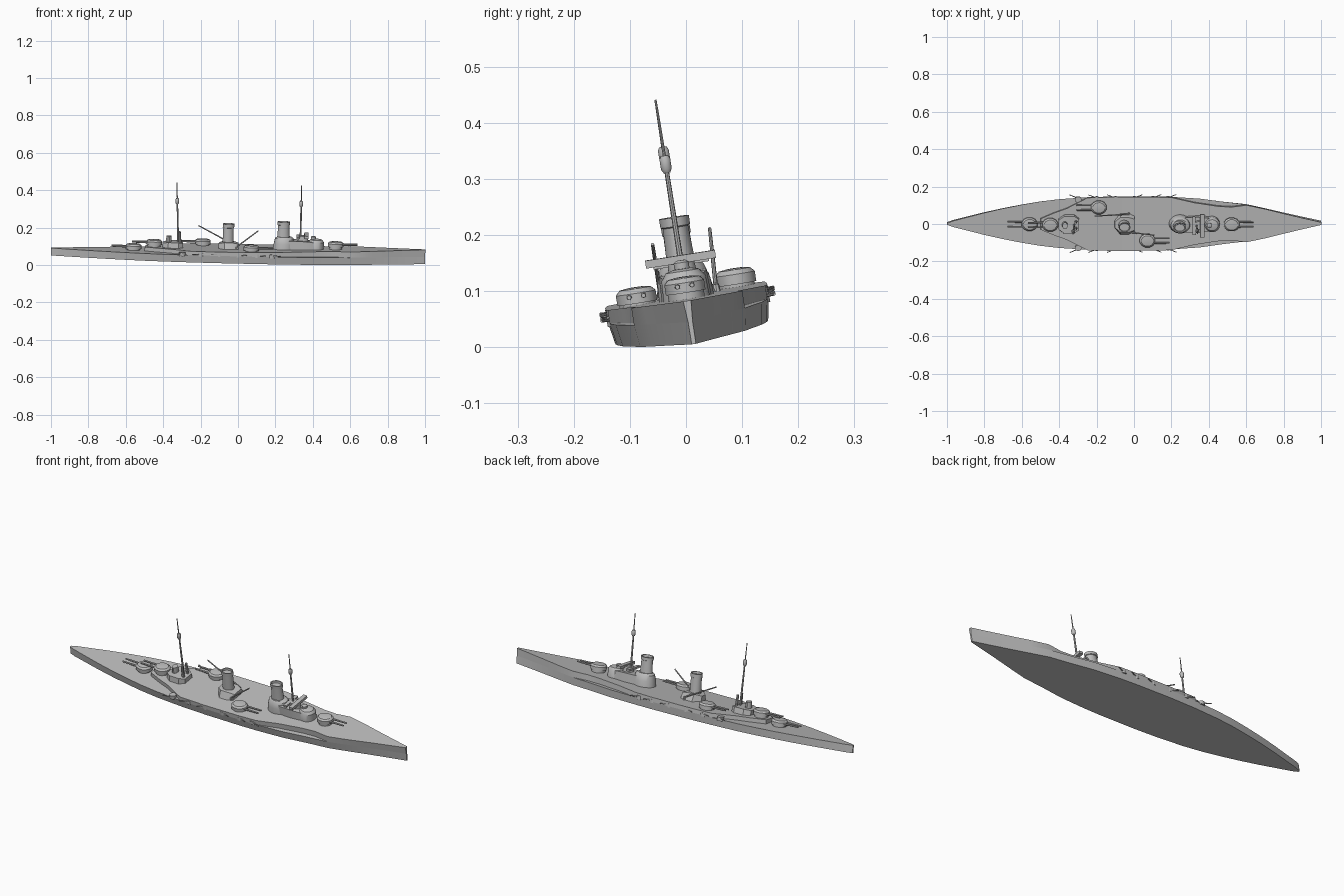
import bpy, bmesh
from math import cos, sin, pi, radians
from mathutils import Matrix, Vector

if "Cube" in bpy.data.objects:
    bpy.data.objects.remove(bpy.data.objects["Cube"])

# The ship heels to one side and dips slightly at the bow
FRAME = (Matrix.Translation((0, 0.01, 0.029)) @ Matrix.Rotation(0.004, 4, 'Z')
         @ Matrix.Rotation(0.0235, 4, 'Y') @ Matrix.Rotation(0.155, 4, 'X'))

grey = bpy.data.materials.new("naval_grey")
grey.use_nodes = True
grey.diffuse_color = (0.5, 0.5, 0.5, 1)
grey.node_tree.nodes["Principled BSDF"].inputs["Base Color"].default_value = (0.5, 0.5, 0.5, 1)


def finish(name, bm):
    bmesh.ops.recalc_face_normals(bm, faces=bm.faces)
    mesh = bpy.data.meshes.new(name)
    bm.to_mesh(mesh)
    bm.free()
    mesh.materials.append(grey)
    mesh.shade_smooth()
    mesh.set_sharp_from_angle(angle=radians(35))
    obj = bpy.data.objects.new(name, mesh)
    obj.matrix_world = FRAME
    bpy.context.scene.collection.objects.link(obj)
    return obj


def skin(bm, rings):
    """Join rings of points into a closed skin."""
    rows = [[bm.verts.new(p) for p in ring] for ring in rings]
    n = len(rows[0])
    for a, b in zip(rows, rows[1:]):
        for i in range(n):
            j = (i + 1) % n
            bm.faces.new((a[i], a[j], b[j], b[i]))
    bm.faces.new(rows[0])
    bm.faces.new(rows[-1])


def loft(name, stations):
    """Stations along x: (x, low half width, high half width, low z, high z)."""
    bm = bmesh.new()
    skin(bm, [[(x, -wl, zl), (x, wl, zl), (x, wh, zh), (x, -wh, zh)]
              for x, wl, wh, zl, zh in stations])
    return finish(name, bm)


def stack(bm, cx, cy, rings, sides=24):
    """Upright elliptical solid from rings (z, x radius, y radius)."""
    turn = [2 * pi * (i + 0.5) / sides for i in range(sides)]
    skin(bm, [[(cx + rx * cos(t), cy + ry * sin(t), z) for t in turn]
              for z, rx, ry in rings])


def drum(name, cx, cy, rings, sides=24):
    bm = bmesh.new()
    stack(bm, cx, cy, rings, sides)
    return finish(name, bm)


def rod(bm, a, b, r1, r2=None, sides=8):
    a, b = Vector(a), Vector(b)
    d = b - a
    m = Matrix.Translation((a + b) / 2) @ d.to_track_quat('Z', 'Y').to_matrix().to_4x4()
    bmesh.ops.create_cone(bm, cap_ends=True, segments=sides, radius1=r1,
                          radius2=r1 if r2 is None else r2, depth=d.length, matrix=m)


def box(name, centre, size):
    bm = bmesh.new()
    bmesh.ops.create_cube(bm, size=1, matrix=Matrix.Translation(centre)
                          @ Matrix.Diagonal((*size, 1)))
    return finish(name, bm)


# Hull, flat at the waterline
STEP = 0.04
hull = [(-1, .004), (-.97, .016), (-.9, .034), (-.8, .06), (-.7, .083), (-.6, .103),
        (-.5, .12), (-.4, .132), (-.25, .142), (-.1, .146), (.1, .145), (.2, .142),
        (.35, .132), (.48, .114), (.6, .1), (.7, .076), (.8, .051), (.9, .027), (1, .004)]
loft("hull", [(x, w * .95, w, 0, STEP) for x, w in hull])

# Raised deck, flush amidships, waisted abreast the bridge, rising to the bow
upper = [(-.5, .03), (-.43, .06), (-.36, .085), (-.25, .142), (-.1, .146), (.1, .145),
         (.2, .142), (.32, .114), (.45, .094), (.52, .09), (.6, .1), (.7, .076),
         (.8, .051), (.9, .027), (1, .004)]
loft("upper_deck", [(x, w, w + .003 * (x > .6), STEP, .061 + .017 * max(0, x)) for x, w in upper])


# Twin gun turrets on barbettes
def turret(name, x, y, deck, base, heading):
    bm = bmesh.new()
    stack(bm, x, y, [(deck, .035, .033), (base, .035, .033)], 20)
    stack(bm, x, y, [(base, .043, .037), (base + .018, .043, .037),
                     (base + .026, .034, .029), (base + .028, .016, .014)], 12)
    for side in (-.013, .013):
        rod(bm, (x, y + side, base + .012), (x + heading * .118, y + side, base + .014),
            .0055, .004)
    finish(name, bm)


turret("bow_turret", .52, 0, .065, .082, 1)
turret("starboard_wing_turret", .07, -.088, .058, .066, 1)
turret("port_wing_turret", -.19, .092, .058, .066, -1)
turret("raised_stern_turret", -.45, 0, .04, .071, -1)
turret("low_stern_turret", -.56, 0, .038, .046, -1)

# Forward funnel and its casing
drum("forward_funnel_casing", .245, 0,
     [(.06, .06, .05), (.095, .056, .048), (.122, .05, .04), (.13, .038, .032)])
drum("forward_funnel", .24, 0,
     [(.125, .034, .026), (.165, .031, .024), (.193, .03, .023), (.195, .034, .027),
      (.211, .034, .027), (.211, .028, .021), (.2, .026, .019)])

# Aft funnel and its casing
loft("aft_funnel_casing", [(-.105, .02, .015, .058, .088), (-.075, .058, .04, .058, .096),
                           (-.03, .058, .04, .058, .096), (0, .045, .03, .058, .088)])
drum("aft_funnel", -.055, 0,
     [(.09, .03, .026), (.172, .028, .024), (.173, .031, .026), (.193, .031, .026),
      (.193, .026, .021), (.182, .025, .02)])

# Bridge and conning tower
loft("bridge_house", [(.27, .04, .04, .06, .112), (.34, .045, .043, .06, .112),
                      (.4, .04, .036, .06, .108), (.44, .025, .022, .06, .1)])
drum("conning_tower", .415, 0,
     [(.065, .042, .042), (.105, .042, .04), (.118, .032, .03), (.122, .016, .015)])
drum("chart_house", .345, 0, [(.105, .03, .027), (.138, .026, .024)], 12)
box("bridge_wing", (.362, 0, .138), (.022, .126, .014))
box("rear_bridge_wing", (.318, 0, .131), (.018, .1, .01))
drum("rangefinder", .4, 0, [(.115, .014, .014), (.133, .014, .014), (.137, .008, .008)], 12)

# Aft superstructure
loft("aft_house", [(-.405, .03, .025, .055, .085), (-.375, .052, .046, .055, .09),
                   (-.32, .052, .046, .055, .09), (-.295, .032, .028, .055, .085)])
drum("aft_control_tower", -.372, 0, [(.085, .016, .02), (.12, .014, .018)], 12)
for side, label in ((-1, "starboard"), (1, "port")):
    bm = bmesh.new()
    rod(bm, (-.312, side * .018, .08), (-.316, side * .018, .145), .008, .006)
    finish(label + "_searchlight_post", bm)


# Masts with spotting tops
def mast(name, x, foot, rake):
    bm = bmesh.new()
    rod(bm, (x, 0, foot), (x + rake * .7, 0, .31), .0055, .0038)
    rod(bm, (x + rake * .7, 0, .31), (x + rake, 0, .409), .003, .002)
    top = x + rake * .7
    stack(bm, top, 0, [(.293, .006, .006), (.3, .01, .01), (.318, .01, .01),
                       (.324, .007, .007)], 12)
    finish(name, bm)


mast("foremast", .332, .1, -.002)
mast("mainmast", -.322, .08, -.014)

# Boat cranes beside the aft funnel
for name, foot, tip in (("port_boat_crane", (-.03, .055, .075), (-.215, .06, .17)),
                        ("starboard_boat_crane", (-.01, -.045, .075), (.105, -.045, .166))):
    bm = bmesh.new()
    rod(bm, foot, tip, .004, .003)
    rod(bm, (foot[0], foot[1], .055), foot, .008, .006)
    finish(name, bm)

# Broadside guns in small casemates
for side, label in ((-1, "starboard"), (1, "port")):
    bm = bmesh.new()
    for x in (-.3, -.2, -.1, 0, .1, .18):
        aim = 1 if x > -.05 else -1
        stack(bm, x, side * .131, [(.034, .018, .016), (.053, .018, .016)], 12)
        rod(bm, (x, side * .138, .046), (x + aim * .045, side * .156, .047), .003, .0022, 6)
    finish(label + "_broadside_guns", bm)
